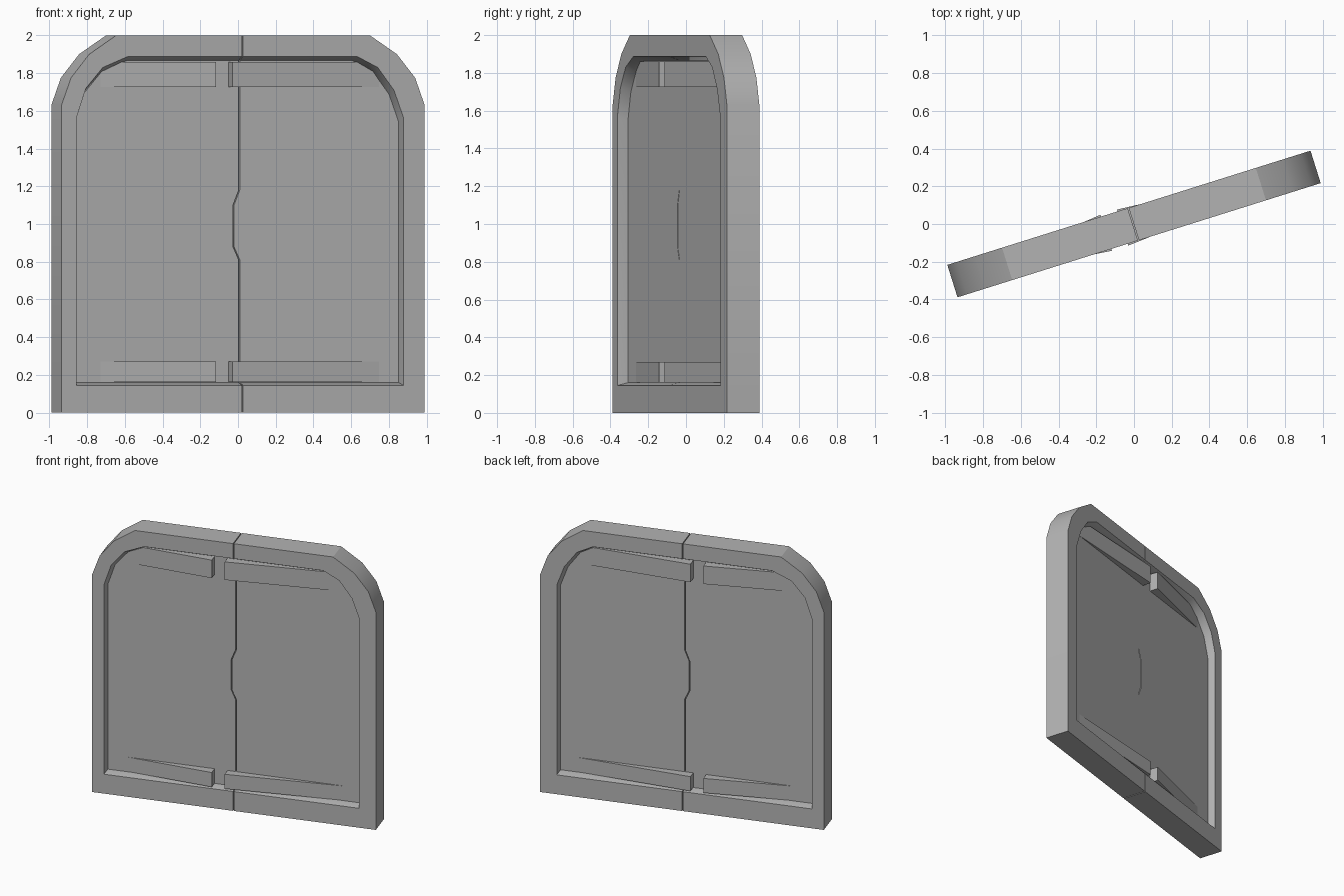
import bpy, bmesh, math

cube = bpy.data.objects.get("Cube")
if cube:
    bpy.data.objects.remove(cube)

ANGLE = math.radians(17.45)   # the whole door is turned about z
HALF_T = 0.09                 # frame half thickness
PANEL_T = 0.035               # panel half thickness
SEAM = -0.004                 # where the two halves meet
GAP = 0.003

grey = bpy.data.materials.new("door_grey")
grey.use_nodes = True
colour = (0.45, 0.45, 0.45, 1)
grey.diffuse_color = colour
grey.node_tree.nodes["Principled BSDF"].inputs["Base Color"].default_value = colour


def finish(name, bm):
    bmesh.ops.recalc_face_normals(bm, faces=bm.faces)
    mesh = bpy.data.meshes.new(name)
    bm.to_mesh(mesh)
    bm.free()
    obj = bpy.data.objects.new(name, mesh)
    bpy.context.collection.objects.link(obj)
    mesh.materials.append(grey)
    obj.rotation_euler.z = ANGLE
    bpy.ops.object.select_all(action='DESELECT')
    obj.select_set(True)
    bpy.context.view_layer.objects.active = obj
    bpy.ops.object.shade_smooth_by_angle(angle=math.radians(25))


def prism(name, bottom, top):
    """Solid between two matching point loops."""
    bm = bmesh.new()
    a = [bm.verts.new(p) for p in bottom]
    b = [bm.verts.new(p) for p in top]
    bm.faces.new(a)
    bm.faces.new(b)
    for i in range(len(a)):
        j = (i + 1) % len(a)
        bm.faces.new((a[i], a[j], b[j], b[i]))
    finish(name, bm)


def arch(corners, low, high, side, start):
    """Half outline from the seam at the bottom round to the seam at the top."""
    wide = corners[0][0]
    pts = [(wide, low)] + corners + [(corners[-1][0], high)]
    return [(start, low)] + [(side * u, z) for u, z in pts] + [(start, high)]


OUTER = [(1.009, 1.63), (0.956, 1.775), (0.855, 1.9)]
OUTER_TOP = (0.705, 2.0)
# opening corners for each half; the right half has a slimmer stile
INNER = {
    "left": [(0.891, 1.565), (0.838, 1.71), (0.748, 1.83), (0.634, 1.888)],
    "right": [(0.925, 1.565), (0.873, 1.72), (0.779, 1.83), (0.64, 1.888)],
}
BAR_START = {"left": -0.063, "right": -0.155}


def outline(points, low, side, start, inset=0.0, drop=0.0):
    pts = [(points[0][0], low)] + points
    high = points[-1][1] - drop
    path = [(side * (u - inset), z if i == 0 else z - drop) for i, (u, z) in enumerate(pts)]
    return [(start, low)] + path + [(start, high)]


for half, side in (("left", 1), ("right", -1)):
    start = SEAM + side * GAP
    outer = outline(OUTER + [OUTER_TOP], 0.0, side, start)
    inner = outline(INNER[half], 0.145, side, start)
    deep = outline(INNER[half], 0.16, side, start, inset=0.01, drop=0.022)

    # frame half: five-point section swept round the arch
    bm = bmesh.new()
    rows = []
    for o, i, d in zip(outer, inner, deep):
        section = [(o, -HALF_T), (i, -HALF_T), (d, -PANEL_T),
                   (d, PANEL_T), (i, HALF_T), (o, HALF_T)]
        rows.append([bm.verts.new((u, v, z)) for (u, z), v in section])
    for a, b in zip(rows, rows[1:]):
        for k in range(6):
            m = (k + 1) % 6
            bm.faces.new((a[k], a[m], b[m], b[k]))
    bm.faces.new(rows[0])
    bm.faces.new(rows[-1])
    finish(half + "_frame", bm)

    # panel half with the jogged meeting edge
    jog = start - 0.032
    edge = [(start, 1.18), (jog, 1.1), (jog, 0.88), (start, 0.81)]
    loop = deep + edge
    prism(half + "_panel", [(u, -PANEL_T, z) for u, z in loop],
          [(u, PANEL_T, z) for u, z in loop])

    # wedge-shaped bars, thick at the middle and fading into the panel
    near, far = BAR_START[half], side * 0.785
    wedge = [(near, -0.1), (near, 0.1), (far, PANEL_T - 0.001), (far, 0.001 - PANEL_T)]
    for place, low, high in (("lower", 0.162, 0.27), ("upper", 1.725, 1.86)):
        prism(f"{half}_{place}_bar", [(u, v, low) for u, v in wedge],
              [(u, v, high) for u, v in wedge])
